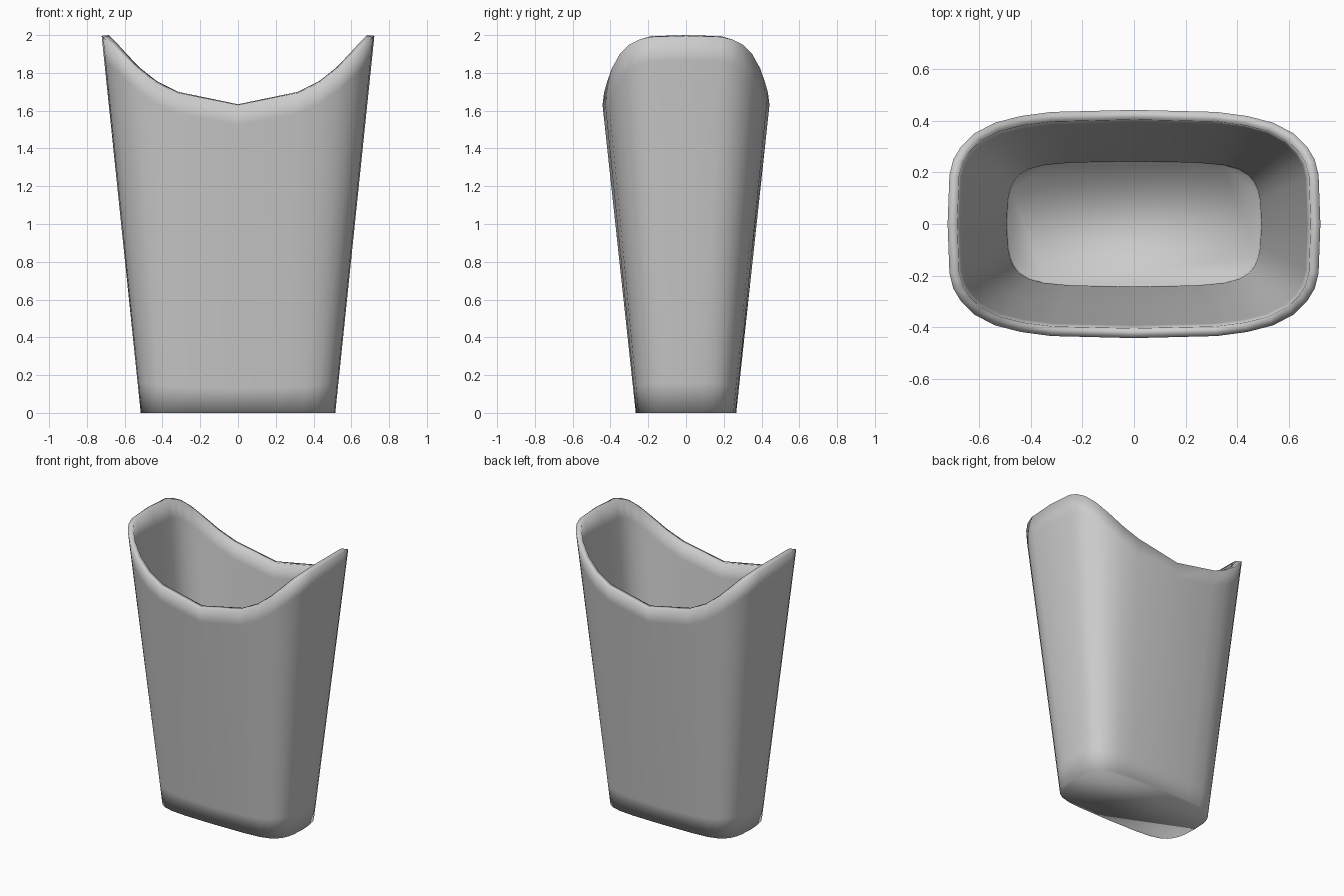
import bpy, bmesh

if "Cube" in bpy.data.objects:
    bpy.data.objects.remove(bpy.data.objects["Cube"])

# Quarter outlines, from the middle of the long side to the middle of the short side
RIM = [(0, .442, 1.63), (.32, .434, 1.695), (.44, .418, 1.752), (.54, .392, 1.825),
       (.62, .35, 1.90), (.67, .30, 1.95), (.70, .25, 1.975), (.715, .19, 1.99), (.722, 0, 1.996)]
BASE = [(0, .266, 0), (.24, .262, 0), (.35, .252, 0), (.415, .234, 0),
        (.46, .205, 0), (.485, .172, 0), (.50, .137, 0), (.51, .09, 0), (.515, 0, 0)]


def full_loop(q):
    """Mirror a quarter outline into a closed counter-clockwise loop."""
    half = q[::-1] + [(-x, y, z) for x, y, z in q[1:]]
    return half + [(x, -y, z) for x, y, z in half[-2:0:-1]]


def mix(a, b, t):
    return tuple(p + (q - p) * t for p, q in zip(a, b))


# Flared wall with support rows near the base and the rim
bm = bmesh.new()
rim, base = full_loop(RIM), full_loop(BASE)
rows = [[bm.verts.new(mix(b, r, t)) for b, r in zip(base, rim)]
        for t in (0, .08, .5, .935, 1)]
n = len(rim)
for lo, hi in zip(rows, rows[1:]):
    for i in range(n):
        j = (i + 1) % n
        bm.faces.new((lo[i], lo[j], hi[j], hi[i]))

# Flat floor
bm.faces.new(rows[0][::-1])
for f in bm.faces:
    f.smooth = True

mesh = bpy.data.meshes.new("container")
bm.to_mesh(mesh)
bm.free()
container = bpy.data.objects.new("container", mesh)
bpy.context.collection.objects.link(container)

# Wall thickness, grown inward
shell = container.modifiers.new("thickness", 'SOLIDIFY')
shell.thickness = .038
shell.offset = -1
